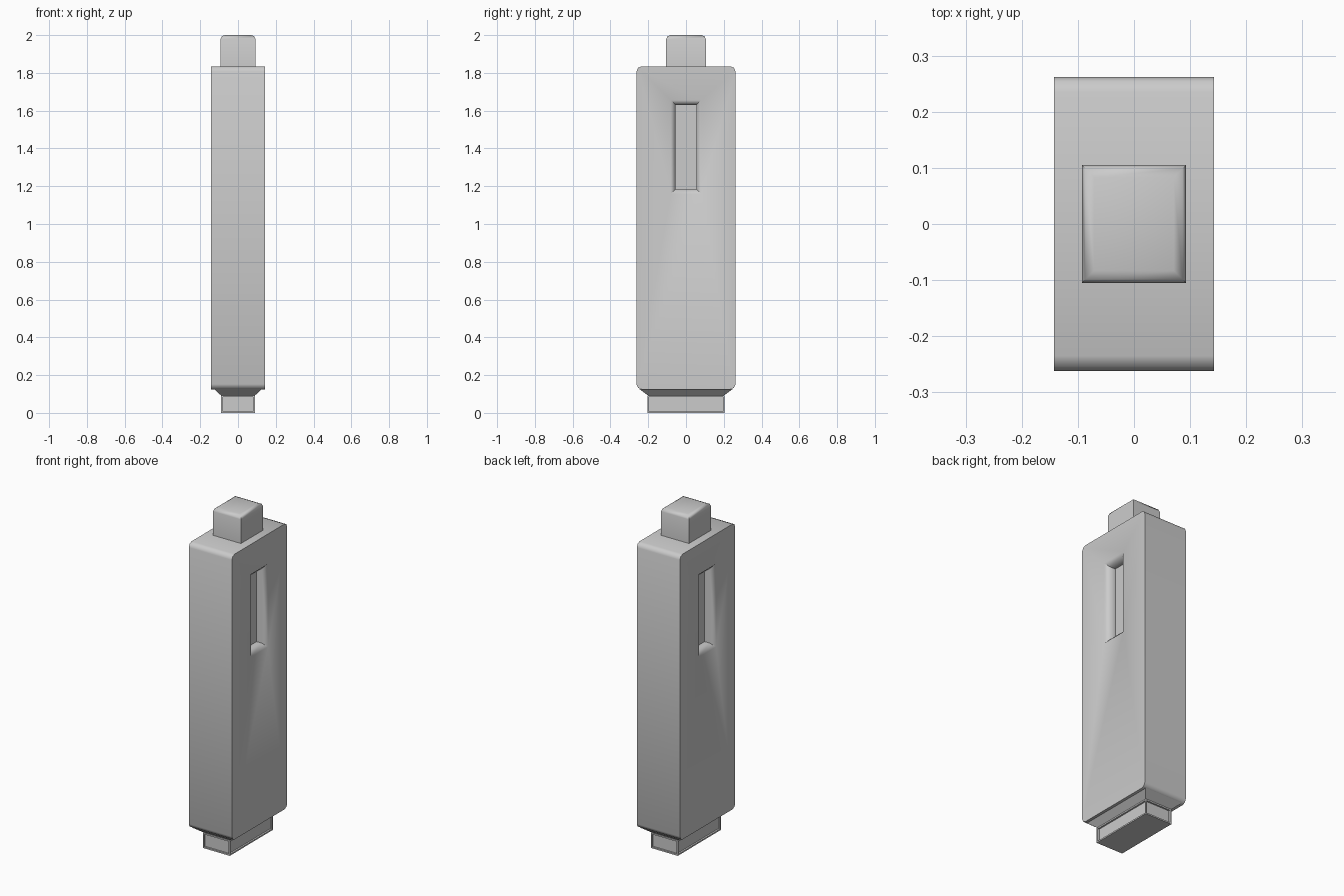
import bpy, bmesh, math

if "Cube" in bpy.data.objects:
    bpy.data.objects.remove(bpy.data.objects["Cube"])


def box(bm, x, y, z0, z1):
    """Box with half sizes x, y between heights z0 and z1."""
    bmesh.ops.create_cube(bm, size=1)
    for v in bm.verts:
        v.co = (v.co.x * 2 * x, v.co.y * 2 * y, z1 if v.co.z > 0 else z0)


def finish(name, bm):
    bmesh.ops.recalc_face_normals(bm, faces=bm.faces)
    me = bpy.data.meshes.new(name)
    bm.to_mesh(me)
    bm.free()
    ob = bpy.data.objects.new(name, me)
    bpy.context.collection.objects.link(ob)
    return ob


def smooth(ob):
    bpy.ops.object.select_all(action='DESELECT')
    ob.select_set(True)
    bpy.context.view_layer.objects.active = ob
    bpy.ops.object.shade_smooth_by_angle(angle=math.radians(46))


def loft(bm, rings):
    """Bridge rings of points and cap both ends."""
    loops = [[bm.verts.new(p) for p in r] for r in rings]
    n = len(loops[0])
    for a, b in zip(loops, loops[1:]):
        for i in range(n):
            j = (i + 1) % n
            bm.faces.new((a[i], a[j], b[j], b[i]))
    bm.faces.new(loops[0])
    bm.faces.new(loops[-1])


# Body: rounded around both wide faces and along the bottom
bm = bmesh.new()
box(bm, 0.143, 0.262, 0.125, 1.835)
edges = []
for e in bm.edges:
    a, b = (v.co for v in e.verts)
    if abs(a.x - b.x) < 1e-4 and a.z > 1:
        continue  # short top edges stay sharp
    if abs(a.x - b.x) < 1e-4:
        continue
    edges.append(e)
bmesh.ops.bevel(bm, geom=edges, offset=0.027, offset_type='OFFSET',
                segments=2, profile=0.5, affect='EDGES')
body = finish("body", bm)

# Recessed windows on both wide sides: sloped rim, then a straight well
for s in (1, -1):
    bm = bmesh.new()
    rings = []
    for x, hy, hz in ((0.163, 0.1, 0.268), (0.118, 0.055, 0.223),
                      (0.085, 0.055, 0.223)):
        rings.append([(s * x, sy * hy, 1.407 + sz * hz)
                      for sy, sz in ((-1, -1), (1, -1), (1, 1), (-1, 1))])
    loft(bm, rings)
    cutter = finish("window_cutter", bm)
    cutter.hide_render = True
    mod = body.modifiers.new("window", 'BOOLEAN')
    mod.operation = 'DIFFERENCE'
    mod.solver = 'EXACT'
    mod.object = cutter
    bpy.context.view_layer.objects.active = body
    bpy.ops.object.modifier_apply(modifier=mod.name)
    bpy.data.objects.remove(cutter)
smooth(body)

# Tapered collar between body and foot
bm = bmesh.new()
loft(bm, [[(sx * x, sy * y, z) for sx, sy in ((-1, -1), (1, -1), (1, 1), (-1, 1))]
          for x, y, z in ((0.085, 0.195, 0.088), (0.128, 0.248, 0.127))])
finish("collar", bm)

# Foot with a shallow panel on each side
bm = bmesh.new()
box(bm, 0.089, 0.205, 0, 0.092)
sides = [f for f in bm.faces if abs(f.normal.z) < 0.5]
bmesh.ops.inset_individual(bm, faces=sides, thickness=0.012)
bmesh.ops.inset_individual(bm, faces=sides, thickness=0, depth=-0.01)
finish("foot", bm)

# Top button with a rounded upper rim
bm = bmesh.new()
box(bm, 0.093, 0.105, 1.82, 2.0)
rim = [e for e in bm.edges if all(v.co.z > 1.9 for v in e.verts)]
bmesh.ops.bevel(bm, geom=rim, offset=0.022, offset_type='OFFSET',
                segments=2, profile=0.5, affect='EDGES')
smooth(finish("top_button", bm))
